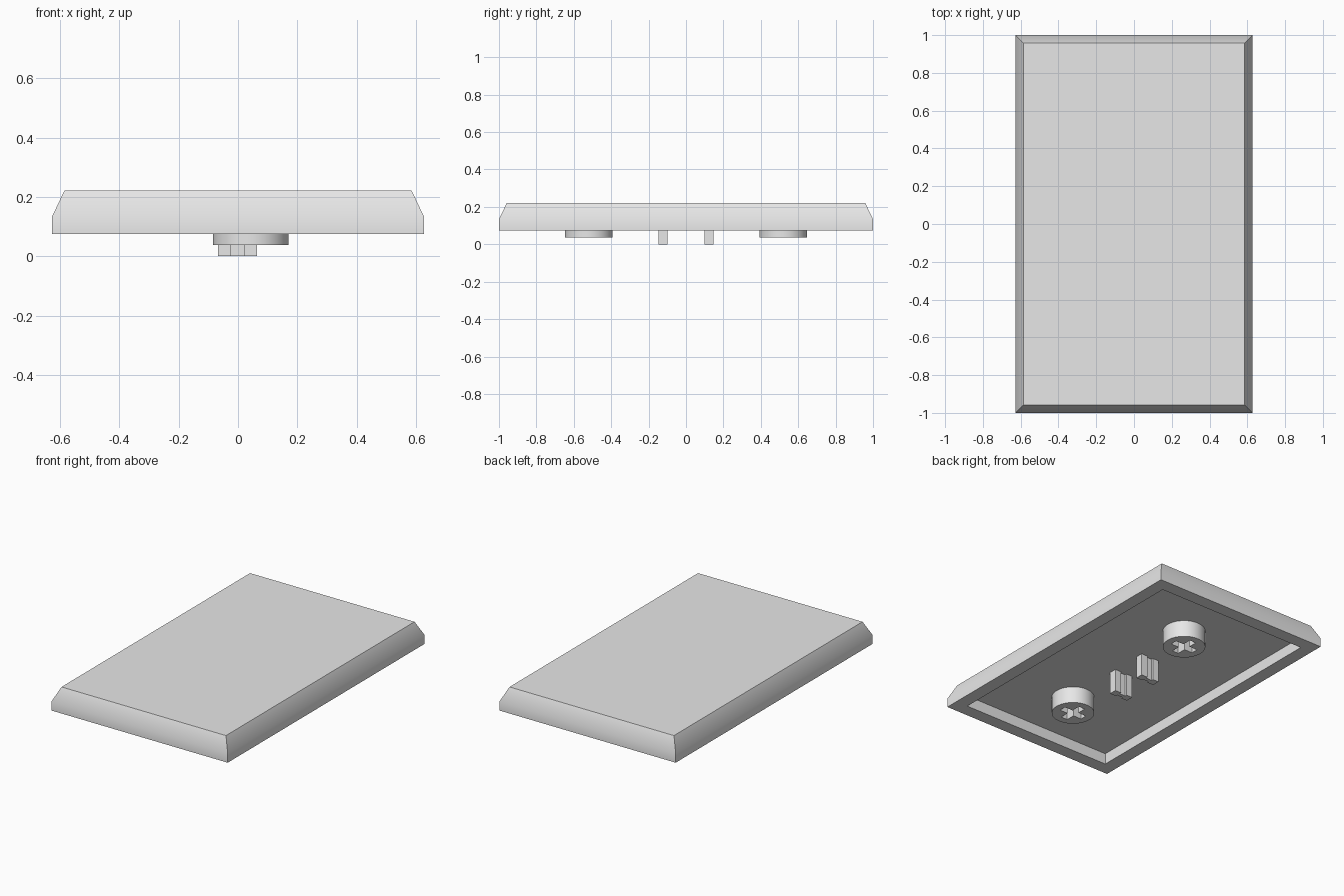
import bpy
import bmesh
import math

if "Cube" in bpy.data.objects:
    bpy.data.objects.remove(bpy.data.objects["Cube"], do_unlink=True)

RIM_Z, CEILING_Z, TOP_Z = 0.075, 0.146, 0.222
STEM_X, STEM_Y, STEM_Z = 0.043, 0.52, 0.037

# Single grey plastic
grey = bpy.data.materials.new("grey plastic")
grey.use_nodes = True
colour = (0.8, 0.8, 0.8, 1)
grey.diffuse_color = colour
grey.node_tree.nodes["Principled BSDF"].inputs["Base Color"].default_value = colour


def activate(obj):
    bpy.ops.object.select_all(action="DESELECT")
    obj.select_set(True)
    bpy.context.view_layer.objects.active = obj


def loft(name, rings):
    """Join closed rings of points into a capped solid."""
    bm = bmesh.new()
    loops = [[bm.verts.new(p) for p in ring] for ring in rings]
    for a, b in zip(loops, loops[1:]):
        for i in range(len(a)):
            j = (i + 1) % len(a)
            bm.faces.new((a[i], a[j], b[j], b[i]))
    bm.faces.new(loops[0])
    bm.faces.new(loops[-1])
    bmesh.ops.recalc_face_normals(bm, faces=bm.faces)
    mesh = bpy.data.meshes.new(name)
    bm.to_mesh(mesh)
    bm.free()
    obj = bpy.data.objects.new(name, mesh)
    bpy.context.collection.objects.link(obj)
    mesh.materials.append(grey)
    return obj


def prism(name, outline, x, y, bottom, top):
    return loft(name, [[(x + u, y + v, z) for u, v in outline] for z in (bottom, top)])


def smooth(obj):
    activate(obj)
    bpy.ops.object.shade_smooth_by_angle(angle=math.radians(30))


# Hollow cap: top, sloped shoulder, wall, rim and recess
steps = [(0, TOP_Z), (-0.042, 0.133), (-0.042, RIM_Z), (0.043, RIM_Z), (0.043, CEILING_Z)]
rings = []
for inset, z in steps:
    hx, hy = 0.585 - inset, 0.958 - inset
    rings.append([(hx, hy, z), (-hx, hy, z), (-hx, -hy, z), (hx, -hy, z)])
smooth(loft("cap_shell", rings))

# Outlines of the stem, its cross socket and the grooved post
circle = [(0.128 * math.cos(a), 0.128 * math.sin(a))
          for a in (math.tau * i / 48 for i in range(48))]
arm, w = 0.082, 0.023
cross = [(arm, -w), (arm, w), (w, w), (w, arm), (-w, arm), (-w, w),
         (-arm, w), (-arm, -w), (-w, -w), (-w, -arm), (w, -arm), (w, -w)]
px, py, g, d = 0.066, 0.025, 0.022, 0.012
half = [(px, py), (g, py), (g, d), (-g, d), (-g, py), (-px, py)]
grooved = half + [(-u, -v) for u, v in half]

for side, label in ((-1, "front"), (1, "back")):
    # Round stem with cross socket
    y = side * STEM_Y
    stem = prism(label + "_stem", circle, STEM_X, y, STEM_Z, CEILING_Z + 0.004)
    cutter = prism(label + "_socket_cutter", cross, STEM_X, y, 0, CEILING_Z - 0.003)
    cut = stem.modifiers.new("socket", "BOOLEAN")
    cut.object = cutter
    cut.operation = "DIFFERENCE"
    cut.solver = "EXACT"
    activate(stem)
    bpy.ops.object.modifier_apply(modifier=cut.name)
    bpy.data.objects.remove(cutter, do_unlink=True)
    smooth(stem)

    # Grooved support post
    prism(label + "_post", grooved, -0.002, side * 0.123, 0, CEILING_Z + 0.004)
